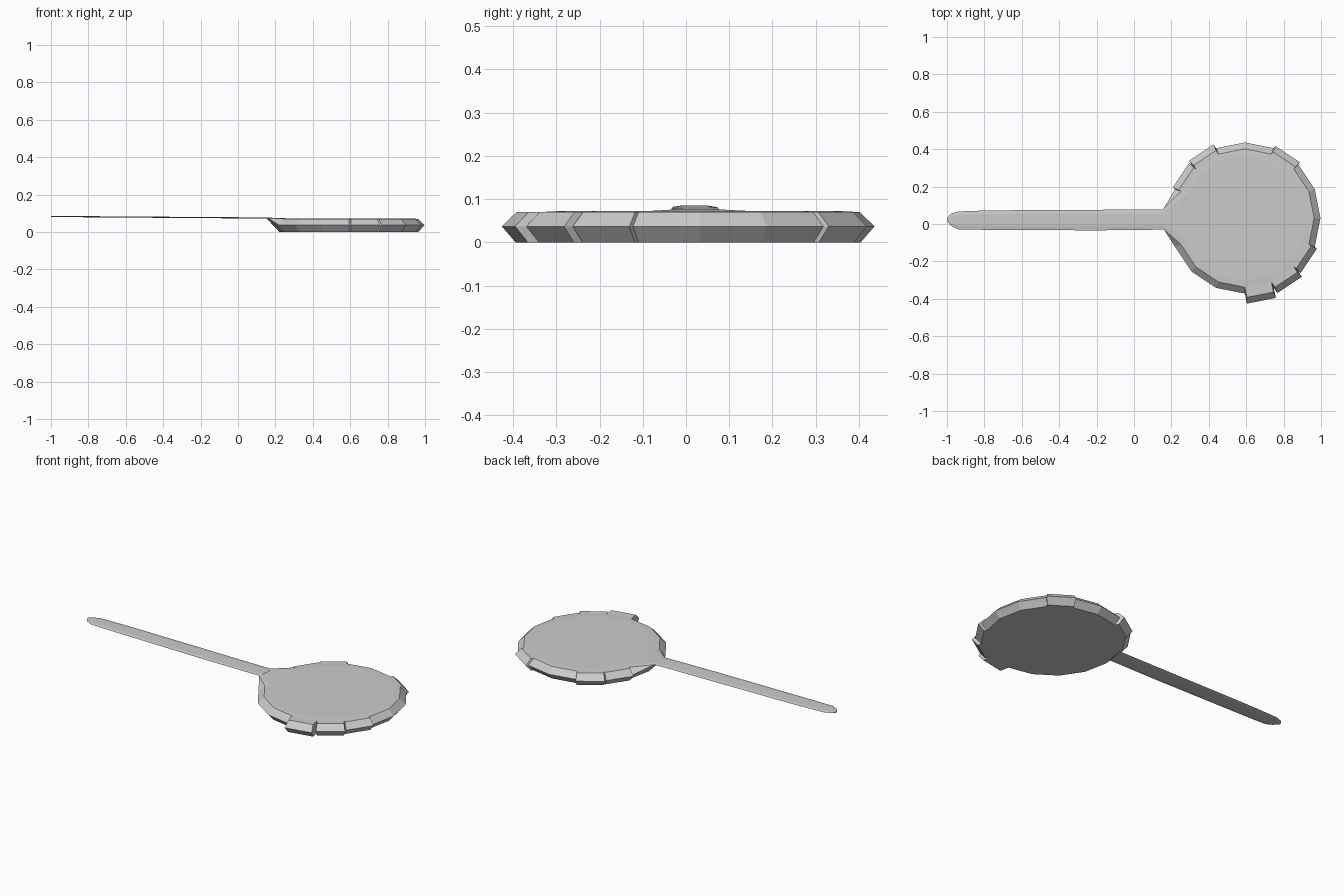
import bpy, bmesh
from math import cos, sin, pi
from mathutils import Vector

if "Cube" in bpy.data.objects:
    bpy.data.objects.remove(bpy.data.objects["Cube"])

CX, CY, N = 0.593, 0.032, 16


def ring(r, z):
    return [Vector((CX + r * cos(2 * pi * i / N), CY + r * sin(2 * pi * i / N), z)) for i in range(N)]


def finish(bm, name):
    bmesh.ops.remove_doubles(bm, verts=bm.verts, dist=0.0001)
    bmesh.ops.recalc_face_normals(bm, faces=bm.faces)
    me = bpy.data.meshes.new(name)
    bm.to_mesh(me)
    bm.free()
    ob = bpy.data.objects.new(name, me)
    bpy.context.collection.objects.link(ob)
    return ob


def face(bm, pts):
    return bm.faces.new([bm.verts.new(p) for p in pts])


bottom, middle, top, inner = ring(0.372, 0), ring(0.404, 0.037), ring(0.37, 0.07), ring(0.333, 0.072)

# round head with raised blocks on some rim segments (segment index: height)
blocks = {2: 0.015, 5: 0.024, 6: 0.015, 12: 0.055, 13: 0.034, 14: 0.015}
bm = bmesh.new()
face(bm, bottom)
face(bm, inner)
for i in range(N):
    j = (i + 1) % N
    a = 2 * pi * (i + 0.5) / N
    off = Vector((cos(a), sin(a), 0)) * blocks.get(i, 0)
    face(bm, [top[i], top[j], inner[j], inner[i]])
    left, right = [[r[k] for r in (bottom, middle, top)] for k in (i, j)]
    lo, ro = [p + off for p in left], [p + off for p in right]
    for k in range(2):
        face(bm, [lo[k], ro[k], ro[k + 1], lo[k + 1]])
        if i in blocks:
            face(bm, [left[k], lo[k], lo[k + 1], left[k + 1]])
            face(bm, [right[k], ro[k], ro[k + 1], right[k + 1]])
    if i in blocks:
        for k in (0, 2):
            face(bm, [left[k], right[k], ro[k], lo[k]])
finish(bm, "round_head")

# neck blending the head into the handle
bm = bmesh.new()
pts = [r[k] for r in (bottom, middle, top, inner) for k in (7, 8, 9)]
pts += [Vector((0.155, 0.078, 0.074)), Vector((0.16, -0.03, 0.074)),
        Vector((0.155, 0.06, 0.077)), Vector((0.158, -0.012, 0.077)),
        Vector((0.155, 0.06, 0.071)), Vector((0.158, -0.012, 0.071))]
vs = [bm.verts.new(p) for p in pts]
res = bmesh.ops.convex_hull(bm, input=vs)
junk = {v for v in res["geom_interior"] + res["geom_unused"] if isinstance(v, bmesh.types.BMVert)}
bmesh.ops.delete(bm, geom=list(junk), context='VERTS')
finish(bm, "neck")

# long thin handle: x, lower y, upper y
stations = [(0.17, -0.03, 0.078), (-0.2, -0.034, 0.076), (-0.6, -0.032, 0.074), (-0.8, -0.031, 0.072),
            (-0.94, -0.029, 0.067), (-0.98, -0.008, 0.054), (-1.0, 0.018, 0.034)]
bm = bmesh.new()
loops = []
for x, y0, y1 in stations:
    z = 0.0745 + (0.155 - x) * 0.0072
    e, t = (y1 - y0) * 0.2, 0.003
    loops.append([Vector((x, y, h)) for y, h in
                  ((y0, z), (y0 + e, z + t), (y1 - e, z + t), (y1, z), (y1 - e, z - t), (y0 + e, z - t))])
for a, b in zip(loops, loops[1:]):
    for k in range(6):
        face(bm, [a[k], a[(k + 1) % 6], b[(k + 1) % 6], b[k]])
face(bm, loops[0])
face(bm, loops[-1])
finish(bm, "handle")
